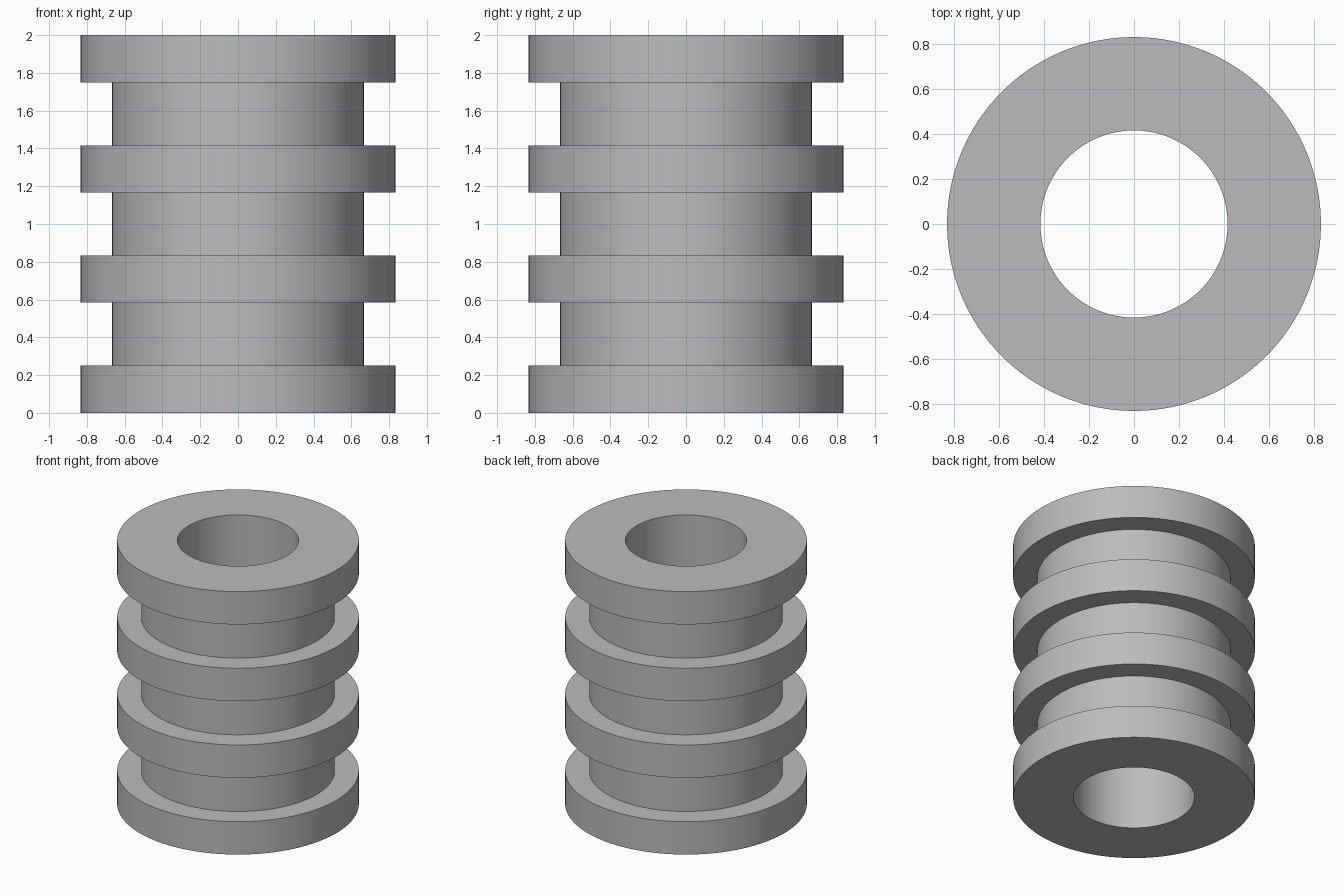
import bpy, bmesh, math

cube = bpy.data.objects.get("Cube")
if cube:
    bpy.data.objects.remove(cube, do_unlink=True)

HEIGHT = 2.0
FLANGES = 4
FLANGE_R, CORE_R, BORE_R = 0.833, 0.667, 0.417
THICK = 0.25
PITCH = (HEIGHT - THICK) / (FLANGES - 1)
SIDES = 128

# Plain grey material
grey = bpy.data.materials.new("plain_grey")
grey.use_nodes = True
COLOUR = (0.5, 0.5, 0.5, 1)
grey.diffuse_color = COLOUR
grey.node_tree.nodes["Principled BSDF"].inputs["Base Color"].default_value = COLOUR

# Closed cross-section: up the bore, then down the stepped outside
profile = [(BORE_R, 0), (BORE_R, HEIGHT)]
for i in reversed(range(FLANGES)):
    low = i * PITCH
    high = low + THICK
    if i < FLANGES - 1:
        profile.append((CORE_R, high))
    profile += [(FLANGE_R, high), (FLANGE_R, low)]
    if i > 0:
        profile.append((CORE_R, low))

# Revolve the cross-section around z
bm = bmesh.new()
verts = [bm.verts.new((r, 0, z)) for r, z in profile]
edges = [bm.edges.new((v, verts[i - 1])) for i, v in enumerate(verts)]
bmesh.ops.spin(bm, geom=verts + edges, cent=(0, 0, 0), axis=(0, 0, 1),
               angle=math.tau, steps=SIDES, use_merge=True)
bmesh.ops.remove_doubles(bm, verts=bm.verts, dist=0.0001)
bmesh.ops.recalc_face_normals(bm, faces=bm.faces)

mesh = bpy.data.meshes.new("flanged_sleeve")
bm.to_mesh(mesh)
bm.free()
mesh.materials.append(grey)
sleeve = bpy.data.objects.new("flanged_sleeve", mesh)
bpy.context.collection.objects.link(sleeve)

# Smooth round walls with sharp rims
bpy.context.view_layer.objects.active = sleeve
sleeve.select_set(True)
bpy.ops.object.shade_smooth_by_angle(angle=math.radians(30))
